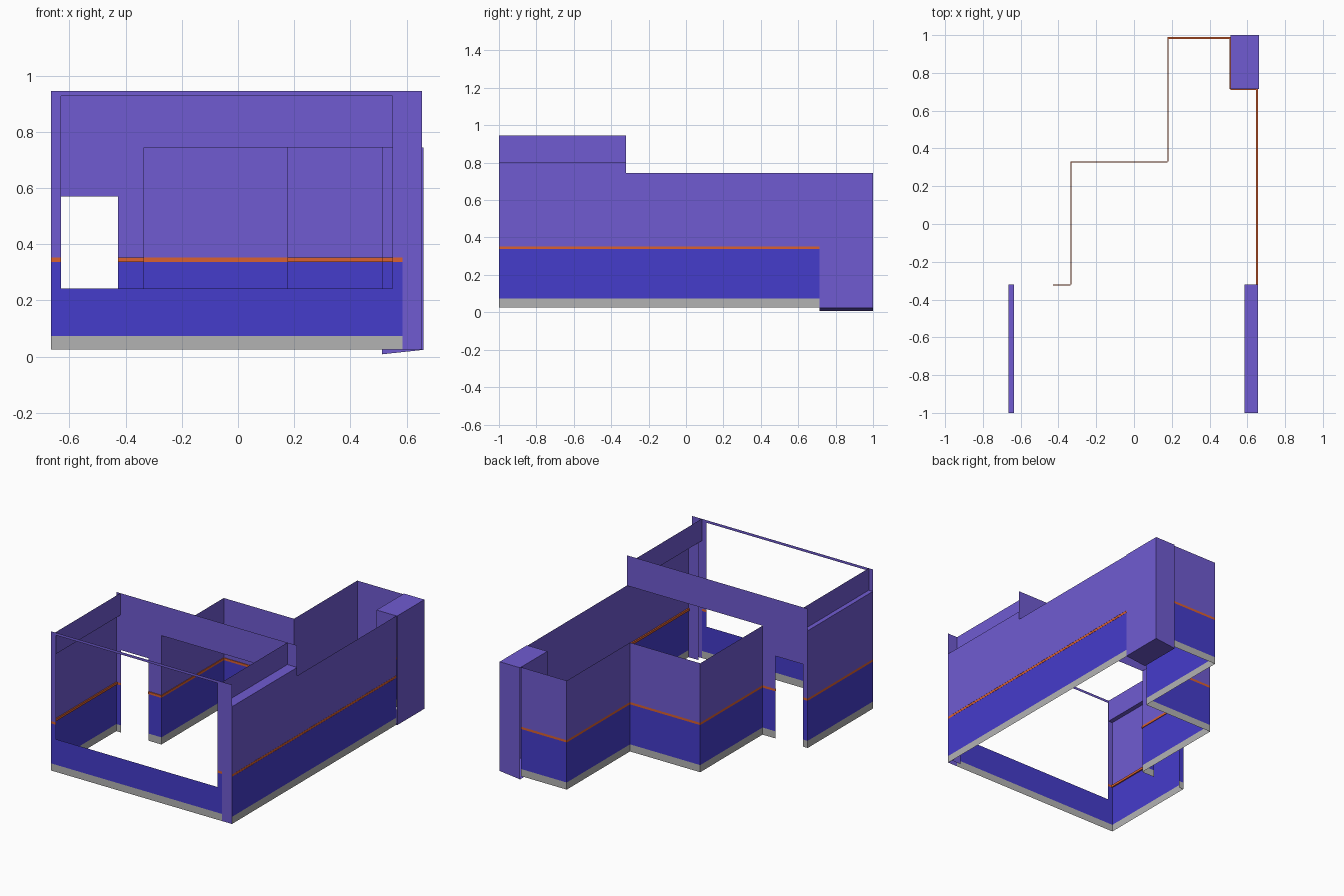
import bpy, bmesh

if "Cube" in bpy.data.objects:
    bpy.data.objects.remove(bpy.data.objects["Cube"])

def material(name, rgb):
    m = bpy.data.materials.new(name)
    m.diffuse_color = (*rgb, 1)
    m.use_nodes = True
    m.node_tree.nodes["Principled BSDF"].inputs["Base Color"].default_value = m.diffuse_color
    return m

GREY = material("skirting_grey", (0.45, 0.45, 0.45))
BLUE = material("lower_paint", (0.06, 0.045, 0.60))
ORANGE = material("rail_orange", (0.70, 0.12, 0.03))
PURPLE = material("upper_paint", (0.16, 0.105, 0.64))
MATS = [GREY, BLUE, ORANGE, PURPLE]
BANDS = [0.026, 0.073, 0.337, 0.352, 2.0]   # skirting, lower wall, rail, upper wall
BASE, ROOM, HALL, LEDGE = 0.026, 0.745, 0.945, 0.80

def make(name, quads):
    """quads: list of (four corners, material index)"""
    bm = bmesh.new()
    for pts, mi in quads:
        bm.faces.new([bm.verts.new(p) for p in pts]).material_index = mi
    bmesh.ops.remove_doubles(bm, verts=bm.verts, dist=0.0005)
    me = bpy.data.meshes.new(name)
    bm.to_mesh(me)
    bm.free()
    for m in MATS:
        me.materials.append(m)
    ob = bpy.data.objects.new(name, me)
    bpy.context.collection.objects.link(ob)
    return ob

def panel(axis, pos, a, b, z0, z1):
    """upright rectangle on a plane x=pos or y=pos"""
    flat = [(a, z0), (b, z0), (b, z1), (a, z1)]
    return [(pos, u, z) if axis == "x" else (u, pos, z) for u, z in flat]

def wall(name, axis, pos, rects, plain=False):
    """sheet wall from (a, b, z0, z1) rectangles, split into paint bands"""
    quads = []
    for a, b, z0, z1 in rects:
        if plain:
            quads.append((panel(axis, pos, a, b, z0, z1), 3))
            continue
        for i in range(4):
            lo, hi = max(z0, BANDS[i]), min(z1, BANDS[i + 1])
            if hi - lo > 1e-4:
                quads.append((panel(axis, pos, a, b, lo, hi), i))
    return make(name, quads)

def rail(name, axis, pos, depth, a, b):
    """thin rail standing proud of a wall, depth towards the room"""
    z0, z1 = BANDS[2], BANDS[3]
    p = pos + depth
    quads = [(panel(axis, p, a, b, z0, z1), 2)]
    for z in (z0, z1):
        flat = [(pos, a), (pos, b), (p, b), (p, a)]
        quads.append(([(d, u, z) if axis == "x" else (u, d, z) for d, u in flat], 2))
    make(name, quads)

def sheet(x0, x1, y0, y1, z0, z1=None):
    z1 = z0 if z1 is None else z1
    return [(x0, y0, z0), (x1, y0, z1), (x1, y1, z1), (x0, y1, z0)]

# front wall around its large window
wall("front_wall", "y", -1.0, [
    (-0.665, -0.63, BASE, HALL), (-0.63, 0.55, BASE, 0.242),
    (-0.63, 0.55, 0.928, HALL), (0.55, 0.585, BASE, HALL)])
wall("front_corner_face", "y", -1.0, [(0.585, 0.656, BASE, HALL)], True)
wall("front_corner_back", "y", -0.965, [(0.585, 0.656, BASE, LEDGE)], True)

# side walls of the front room, with stepped-in tops
wall("left_wall", "x", -0.665, [(-1, -0.32, BASE, LEDGE)])
wall("right_wall", "x", 0.656, [(-1, -0.32, BASE, LEDGE), (-0.32, 0.715, BASE, ROOM)])
for name, inner, outer in (("left", -0.635, -0.665), ("right", 0.585, 0.656)):
    wall(name + "_upper_wall", "x", inner, [(-1, -0.32, LEDGE, HALL)], True)
    make(name + "_ledge", [(sheet(inner, outer, -1, -0.32, LEDGE), 3)])

# dividing wall with doorway and wide opening
wall("dividing_wall", "y", -0.32, [
    (-0.665, -0.63, BASE, HALL), (-0.63, -0.428, 0.57, HALL),
    (-0.428, -0.335, BASE, HALL), (-0.335, 0.656, ROOM, HALL)])

# stepped walls of the rear room
wall("rear_side_wall", "x", -0.335, [(-0.32, 0.33, BASE, ROOM)])
wall("rear_step_wall", "y", 0.33, [(-0.335, 0.178, BASE, ROOM)])
wall("alcove_side_wall", "x", 0.178, [(0.33, 0.99, BASE, ROOM)])
wall("alcove_back_wall", "y", 0.99, [(0.178, 0.512, BASE, ROOM)])
wall("column_side_wall", "x", 0.512, [(0.715, 0.99, BASE, ROOM)])
wall("column_front_wall", "y", 0.715, [(0.512, 0.656, BASE, ROOM)])

# corner column shell with a slightly sloping underside
make("corner_column", [
    (sheet(0.512, 0.661, 0.715, 1.0, ROOM), 3),
    (sheet(0.512, 0.661, 0.715, 1.0, 0.008, 0.024), 3),
    (panel("x", 0.661, 0.715, 1.0, 0.024, ROOM), 3),
    ([(0.512, 1, 0.008), (0.661, 1, 0.024), (0.661, 1, ROOM), (0.512, 1, ROOM)], 3)])

# rails along the walls
rail("right_rail", "x", 0.657, -0.01, -0.96, 0.715)
rail("left_rail", "x", -0.665, 0.008, -1.0, -0.32)
rail("door_rail", "y", -0.32, -0.006, -0.428, -0.335)
rail("rear_side_rail", "x", -0.335, 0.004, -0.32, 0.33)
rail("rear_step_rail", "y", 0.33, -0.004, -0.335, 0.178)
rail("alcove_side_rail", "x", 0.178, 0.004, 0.33, 0.99)
rail("alcove_back_rail", "y", 0.99, -0.01, 0.178, 0.512)
rail("column_side_rail", "x", 0.512, -0.006, 0.715, 0.99)
rail("column_front_rail", "y", 0.715, -0.006, 0.512, 0.656)
